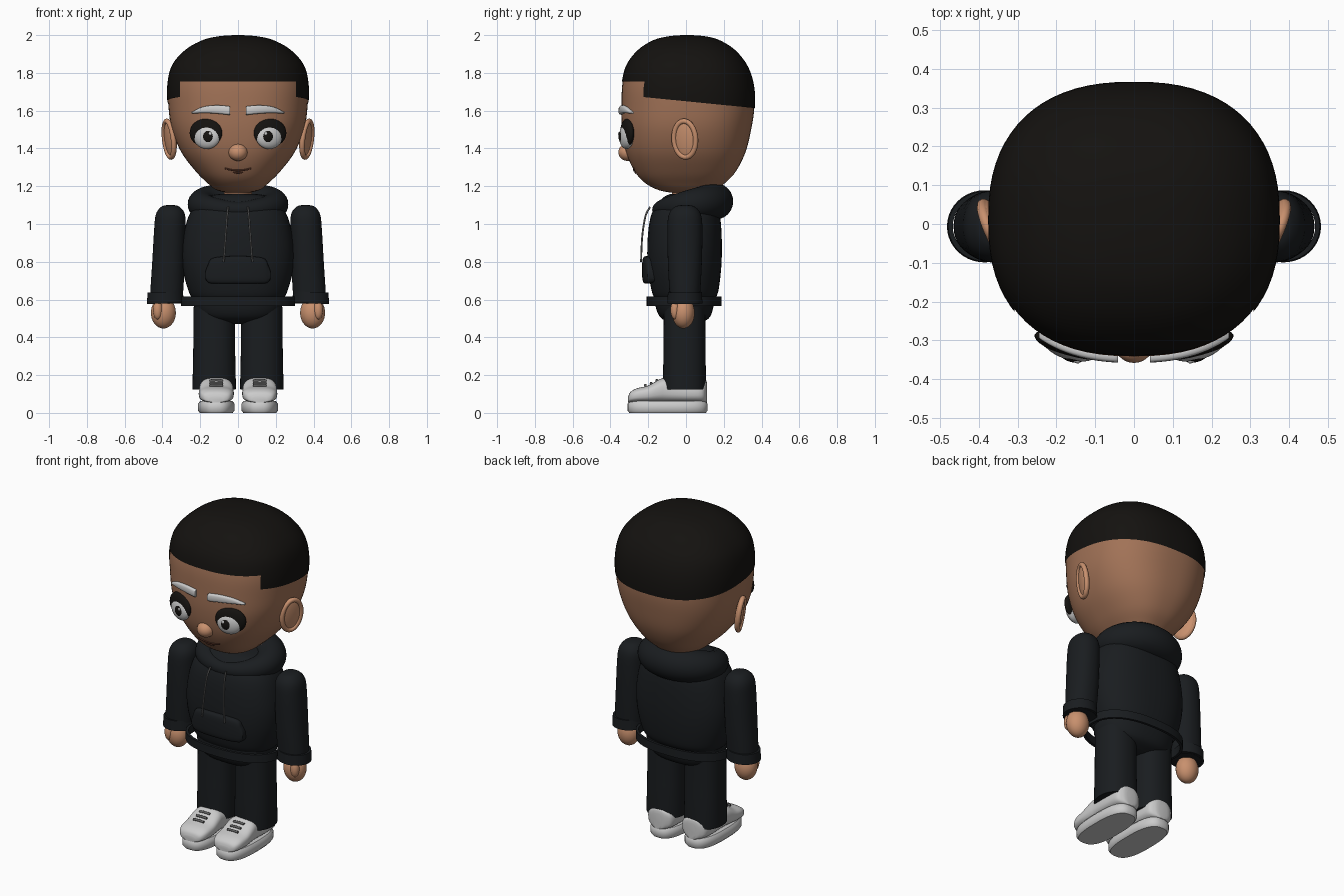
import bpy, bmesh, math
from mathutils import Vector, Matrix, Euler

if "Cube" in bpy.data.objects:
    bpy.data.objects.remove(bpy.data.objects["Cube"])

def material(name, rgb):
    m = bpy.data.materials.new(name)
    m.diffuse_color = (*rgb, 1)
    m.use_nodes = True
    m.node_tree.nodes["Principled BSDF"].inputs["Base Color"].default_value = m.diffuse_color
    return m

SKIN = material("skin", (.36, .17, .095))
PINK = material("light_skin", (.58, .28, .155))
CLOTH = material("black_cloth", (.010, .012, .014))
HAIR = material("black_hair", (.007, .006, .005))
DARK = material("mouth_brown", (.10, .035, .02))
CORD = material("cord_grey", (.12, .12, .12))

def finish(bm, name, mat=None, mirror=False):
    bmesh.ops.recalc_face_normals(bm, faces=bm.faces[:])
    me = bpy.data.meshes.new(name)
    bm.to_mesh(me)
    bm.free()
    ob = bpy.data.objects.new(name, me)
    bpy.context.collection.objects.link(ob)
    if mat:
        me.materials.append(mat)
    if mirror:
        ob.modifiers.new("mirror", 'MIRROR')
    bpy.ops.object.select_all(action='DESELECT')
    ob.select_set(True)
    bpy.context.view_layer.objects.active = ob
    bpy.ops.object.shade_smooth_by_angle(angle=math.radians(45))
    return ob

def loft_bm(rings, closed=False):
    bm = bmesh.new()
    vs = [[bm.verts.new(p) for p in r] for r in rings]
    n = len(vs[0])
    for i in range(len(vs) if closed else len(vs) - 1):
        a, b = vs[i], vs[(i + 1) % len(vs)]
        for j in range(n):
            k = (j + 1) % n
            bm.faces.new((a[j], a[k], b[k], b[j]))
    if not closed:
        bm.faces.new(vs[0])
        bm.faces.new(vs[-1])
    return bm

def loft(name, rings, mat=None, closed=False, mirror=False):
    return finish(loft_bm(rings, closed), name, mat, mirror)

def smooth(table, steps=5):
    """Catmull-Rom through the rows of a profile table."""
    out = []
    for i in range(len(table) - 1):
        p0, p1, p2, p3 = (table[max(0, min(len(table) - 1, k))] for k in (i - 1, i, i + 1, i + 2))
        for s in range(steps):
            t = s / steps
            out.append([.5 * (2 * b + (c - a) * t + (2 * a - 5 * b + 4 * c - d) * t * t
                              + (3 * b - a - 3 * c + d) * t ** 3)
                        for a, b, c, d in zip(p0, p1, p2, p3)])
    return out + [list(table[-1])]

def oval(cx, cy, rx, ry, n=2.0, seg=40):
    pts = []
    for i in range(seg):
        c, s = math.cos(2 * math.pi * i / seg), math.sin(2 * math.pi * i / seg)
        pts.append((cx + rx * math.copysign(abs(c) ** (2 / n), c),
                    cy + ry * math.copysign(abs(s) ** (2 / n), s)))
    return pts

def z_rings(rows, n=2.4, cx=0, seg=48):
    """Rows are height, half width, front y, back y."""
    return [[(x, y, z) for x, y in oval(cx, (f + b) / 2, w, (b - f) / 2, n, seg)]
            for z, w, f, b in rows]

def front_y(rows, x, z, n=2.4):
    """Front surface of a z_rings body."""
    for a, b in zip(rows, rows[1:]):
        if a[0] <= z <= b[0]:
            t = (z - a[0]) / (b[0] - a[0])
            w, f, k = (a[i] + (b[i] - a[i]) * t for i in (1, 2, 3))
            return (f + k) / 2 - (k - f) / 2 * (1 - min(1, abs(x / w)) ** n) ** (1 / n)

def ball(name, loc, radii, mat=None, rot=(0, 0, 0), mirror=False):
    bm = bmesh.new()
    m = Matrix.LocRotScale(Vector(loc), Euler(rot), Vector(radii))
    bmesh.ops.create_uvsphere(bm, u_segments=28, v_segments=18, radius=1, matrix=m)
    return finish(bm, name, mat, mirror)

def tube(name, pts, radii, mat, ref, closed=False, mirror=False, seg=10):
    pts, rings, n = [Vector(p) for p in pts], [], len(pts)
    for i, p in enumerate(pts):
        a, b = (pts[i - 1], pts[(i + 1) % n]) if closed else (pts[max(0, i - 1)], pts[min(n - 1, i + 1)])
        u = (b - a).cross(Vector(ref)).normalized()
        v = u.cross(b - a).normalized()
        r = radii[i] if isinstance(radii, list) else radii
        rings.append([p + u * x + v * y for x, y in oval(0, 0, r, r, 2, seg)])
    return loft(name, rings, mat, closed, mirror)

# Head
head = smooth([(1.160, .02, -.03, .04), (1.178, .11, -.14, .15), (1.22, .165, -.22, .21),
               (1.28, .225, -.272, .265), (1.38, .30, -.318, .315), (1.50, .35, -.338, .345),
               (1.62, .368, -.341, .362), (1.74, .370, -.337, .355), (1.84, .345, -.312, .32),
               (1.92, .275, -.25, .255), (1.97, .185, -.17, .175), (1.99, .10, -.09, .10),
               (1.996, .02, -.02, .03)])
loft("head", z_rings(head, seg=72), SKIN)

# Hair cap: head shell cut along the hairline
bm = loft_bm(z_rings(head, seg=72))
bmesh.ops.recalc_face_normals(bm, faces=bm.faces[:])
slope = lambda y: 1.65 - .10 * y
for co, no in (((0, 0, 1.65), (0, .10, 1)), ((0, 0, 1.755), (0, 0, 1)),
               ((.305, 0, 0), (1, 0, 0)), ((-.305, 0, 0), (1, 0, 0))):
    bmesh.ops.bisect_plane(bm, geom=bm.verts[:] + bm.edges[:] + bm.faces[:], plane_co=co, plane_no=no)
gone = []
for f in bm.faces:
    c = f.calc_center_median()
    if c.z < slope(c.y) or (c.y < 0 and abs(c.x) < .305 and c.z < 1.755):
        gone.append(f)
bmesh.ops.delete(bm, geom=gone, context='FACES')
bm.normal_update()
for v in bm.verts:
    v.co += v.normal * .004
finish(bm, "hair_cap", HAIR)

# Ears: tilted dish with a rolled rim
ear = Matrix.LocRotScale(Vector((.358, -.003, 1.45)), Euler((0, math.radians(7), math.radians(-22))), None)
ball("ears", ear.translation, (.02, .07, .105), PINK, ear.to_euler(), True)
tube("ear_rims", [ear @ Vector((.008, y, z)) for y, z in oval(0, 0, .062, .096)], .014, PINK,
     ear.to_3x3() @ Vector((1, 0, 0)), True, True)

# Eyes
ey = front_y(head, .165, 1.465)
turn = math.radians(17)
ball("eye_lashes", (.17, ey - .004, 1.482), (.09, .028, .075), HAIR, (0, 0, turn), True)
ball("eyeballs", (.165, ey - .008, 1.463), (.073, .034, .066), None, (0, 0, turn), True)
ball("pupils", (.160, ey - .030, 1.463), (.034, .018, .036), HAIR, (0, 0, turn), True)
ball("eye_glints", (.148, ey - .046, 1.478), (.009, .005, .009), None, (0, 0, turn), True)

# Eyebrows
rows = smooth([(.042, 1.600, .018), (.05, 1.601, .023), (.12, 1.607, .022), (.19, 1.603, .016), (.245, 1.588, .004)], 4)
loft("eyebrows", [[(x, y, z) for y, z in oval(front_y(head, x, zc) - .003, zc, .014, h, 3, 16)]
                  for x, zc, h in rows], None, mirror=True)

# Nose and mouth
ball("nose", (0, -.31, 1.38), (.05, .048, .046), PINK)
for name, half, z0, lift in (("mouth", .07, 1.283, .012), ("lower_lip", .025, 1.27, .004)):
    pts = []
    for i in range(13):
        t = i / 6 - 1
        z = z0 + lift * t * t
        pts.append((half * t, front_y(head, half * t, z) - .001, z))
    tube(name, pts, .0045, DARK, (0, 0, 1))

# Neck
loft("neck", z_rings([(1.08, .075, -.075, .075), (1.22, .075, -.075, .075)], 2), SKIN)

# Hoodie body and hips
torso = smooth([(.60, .235, -.16, .15), (.64, .26, -.18, .17), (.75, .29, -.20, .185), (.87, .297, -.205, .19),
                (1.0, .275, -.195, .185), (1.08, .24, -.17, .17), (1.14, .18, -.12, .14), (1.16, .09, -.08, .10)])
loft("hoodie_body", z_rings(torso), CLOTH)
loft("hips", z_rings(smooth([(.47, .06, -.06, .06), (.50, .19, -.13, .12), (.56, .232, -.16, .145),
                             (.64, .24, -.165, .155)])), CLOTH)

# Loose hem band
loft("hoodie_hem", z_rings([(.565, .302, -.208, .188), (.615, .302, -.208, .188),
                            (.615, .287, -.193, .173), (.565, .287, -.193, .173)]), CLOTH, closed=True)

# Hood roll, thin in front and thick behind
pts, radii = [], []
for i in range(48):
    a = 2 * math.pi * i / 48
    back = (1 - math.cos(a)) / 2
    pts.append((.19 * math.sin(a), -.145 * math.cos(a) + .008, 1.075 + .045 * math.sin(a / 2) ** 1.5))
    radii.append(.042 + .055 * back ** .7)
tube("hood", pts, radii, CLOTH, (0, 0, 1), True, seg=24)

# Front pocket
rows = smooth([(-.172, .73, .02), (-.16, .737, .045), (-.13, .753, .068), (0, .757, .073),
               (.13, .753, .068), (.16, .737, .045), (.172, .73, .02)], 4)
loft("pocket", [[(x, y, z) for y, z in oval(front_y(torso, x, zc) - .008, zc, .024, h, 3.5, 24)]
                for x, zc, h in rows], CLOTH)

# Drawstrings
tube("drawstrings", smooth([(.052, -.19, 1.09), (.058, -.215, 1.04), (.066, -.232, .93), (.076, -.238, .80)]),
     .005, CORD, (0, 1, 0), mirror=True)

# Sleeves, cuffs, hands
rows = smooth([(1.10, .358, .02, .02), (1.09, .358, .05, .055), (1.05, .358, .077, .085), (.97, .361, .083, .093),
               (.80, .368, .086, .090), (.66, .376, .087, .083), (.58, .38, .085, .078)])
loft("sleeves", [[(x, y, z) for x, y in oval(cx, -.006, rx, ry, 2.2)] for z, cx, rx, ry in rows],
     CLOTH, mirror=True)
loft("cuffs", [[(x, y, z - .04 * (x - .385)) for x, y in oval(.385, -.006, r, r - .004, 2)]
               for z, r in ((.58, .097), (.64, .094), (.64, .082), (.58, .084))], CLOTH, True, True)
ball("hands", (.395, -.014, .53), (.066, .06, .083), PINK, mirror=True)
ball("thumbs", (.425, -.058, .545), (.025, .024, .05), PINK, mirror=True)

# Trouser legs
loft("trouser_legs", [[(x, y, z) for x, y in oval(.126, -.008, r, r, 2.3)]
                      for z, r in ((.125, .114), (.14, .115), (.32, .111), (.56, .110))], CLOTH, mirror=True)

# Shoes
loft("shoe_soles", z_rings([(0, .087, -.30, .105), (.012, .097, -.309, .114), (.048, .097, -.309, .114),
                            (.062, .086, -.298, .104)], 2.7, .115), None, mirror=True)
rows = smooth([(-.306, .04, .085), (-.295, .07, .11), (-.26, .088, .13), (-.20, .093, .145), (-.14, .091, .178),
               (-.10, .088, .185), (0, .088, .165), (.08, .082, .17), (.105, .055, .175), (.112, .03, .15)], 4)
loft("shoe_uppers", [[(x, y, z) for x, z in oval(.115, (.055 + top) / 2, w, (top - .055) / 2, 2.8, 32)]
                     for y, w, top in rows], None, mirror=True)
for i, (y, z) in enumerate(((-.215, .145), (-.185, .156), (-.155, .171))):
    tube(f"laces_{i + 1}", [(.08, y, z), (.115, y, z + .002), (.15, y, z)], .007, CORD, (0, 0, 1), mirror=True)
